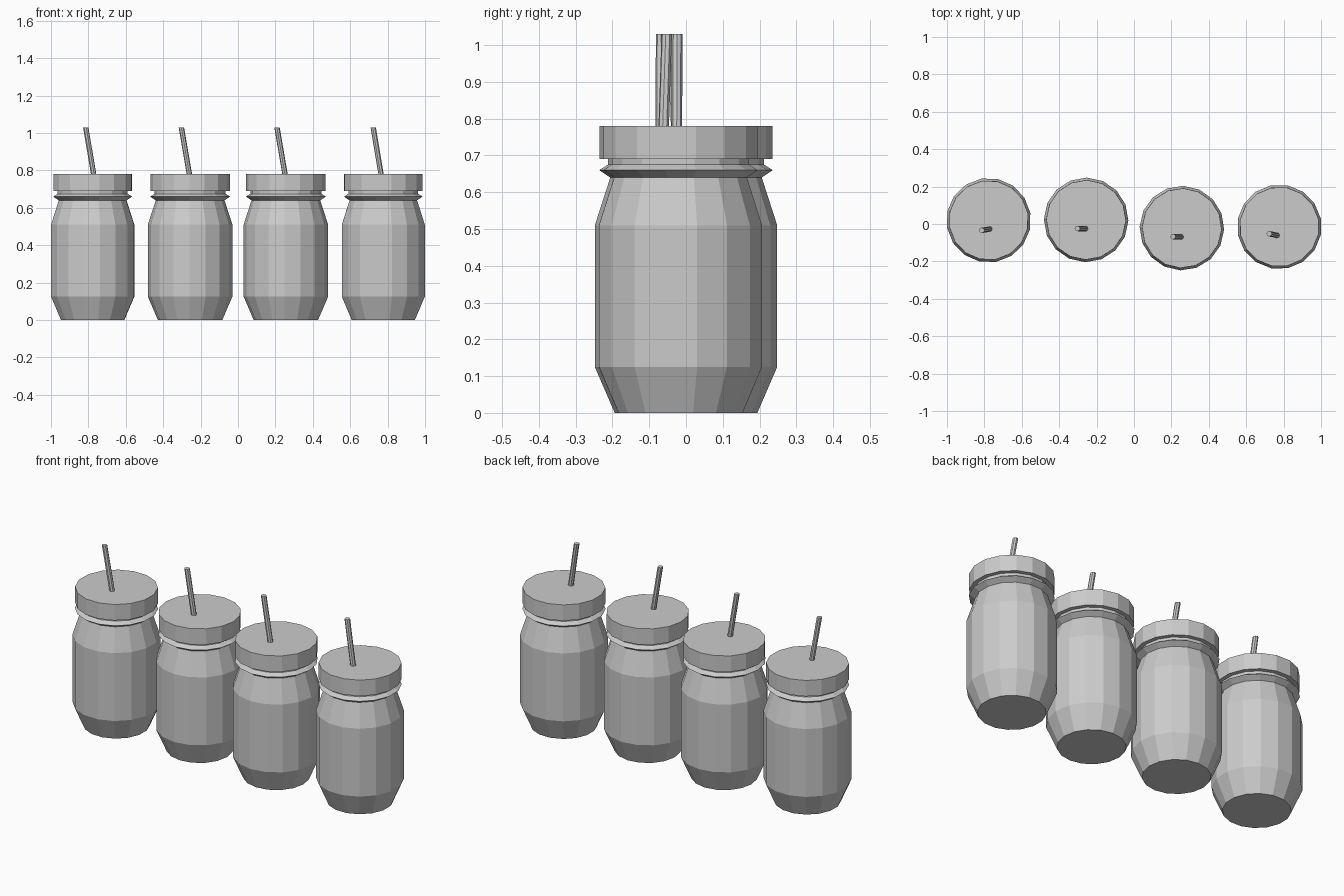
import bpy, bmesh
from math import cos, sin, pi, radians
from mathutils import Vector, Matrix

if "Cube" in bpy.data.objects:
    bpy.data.objects.remove(bpy.data.objects["Cube"])

SIDES = 16


def add_mesh(name, bm, place):
    bmesh.ops.recalc_face_normals(bm, faces=bm.faces)
    mesh = bpy.data.meshes.new(name)
    bm.to_mesh(mesh)
    bm.free()
    obj = bpy.data.objects.new(name, mesh)
    obj.matrix_world = place
    bpy.context.collection.objects.link(obj)
    return obj


def turned(name, profile, place):
    """Closed solid turned around z from (radius, height) points."""
    bm = bmesh.new()
    rings = [[bm.verts.new((r * cos(2 * pi * i / SIDES), r * sin(2 * pi * i / SIDES), z))
              for i in range(SIDES)] for r, z in profile]
    for low, high in zip(rings, rings[1:]):
        for i in range(SIDES):
            j = (i + 1) % SIDES
            bm.faces.new((low[i], low[j], high[j], high[i]))
    bm.faces.new(rings[0][::-1])
    bm.faces.new(rings[-1])
    return add_mesh(name, bm, place)


def straw(name, start, end, radius, place):
    """Thin tilted tube with level ends."""
    bm = bmesh.new()
    start, end = Vector(start), Vector(end)
    bmesh.ops.create_cone(bm, cap_ends=True, segments=8, radius1=radius,
                          radius2=radius, depth=end.z - start.z)
    for v in bm.verts:
        centre = start if v.co.z < 0 else end
        v.co = Vector((v.co.x, v.co.y, 0)) + centre
    return add_mesh(name, bm, place)


# Jar body with shoulder, bead and neck
BODY = [(0.172, 0), (0.226, 0.125), (0.226, 0.51), (0.184, 0.64),
        (0.214, 0.66), (0.19, 0.675), (0.19, 0.70)]
LID = [(0.213, 0.69), (0.213, 0.78)]

# Row of jars: x, y, turn in degrees
JARS = [(-0.777, 0.02, 10), (-0.256, 0.022, -1), (0.256, -0.022, -2), (0.777, -0.015, -11)]

for n, (x, y, turn) in enumerate(JARS, 1):
    place = Matrix.Translation((x, y, 0)) @ Matrix.Rotation(radians(turn), 4, 'Z')
    turned(f"jar_body_{n}", BODY, place)
    turned(f"jar_lid_{n}", LID, place)
    straw(f"straw_{n}", (0.002, -0.047, 0.75), (-0.046, -0.047, 1.03), 0.0145, place)
